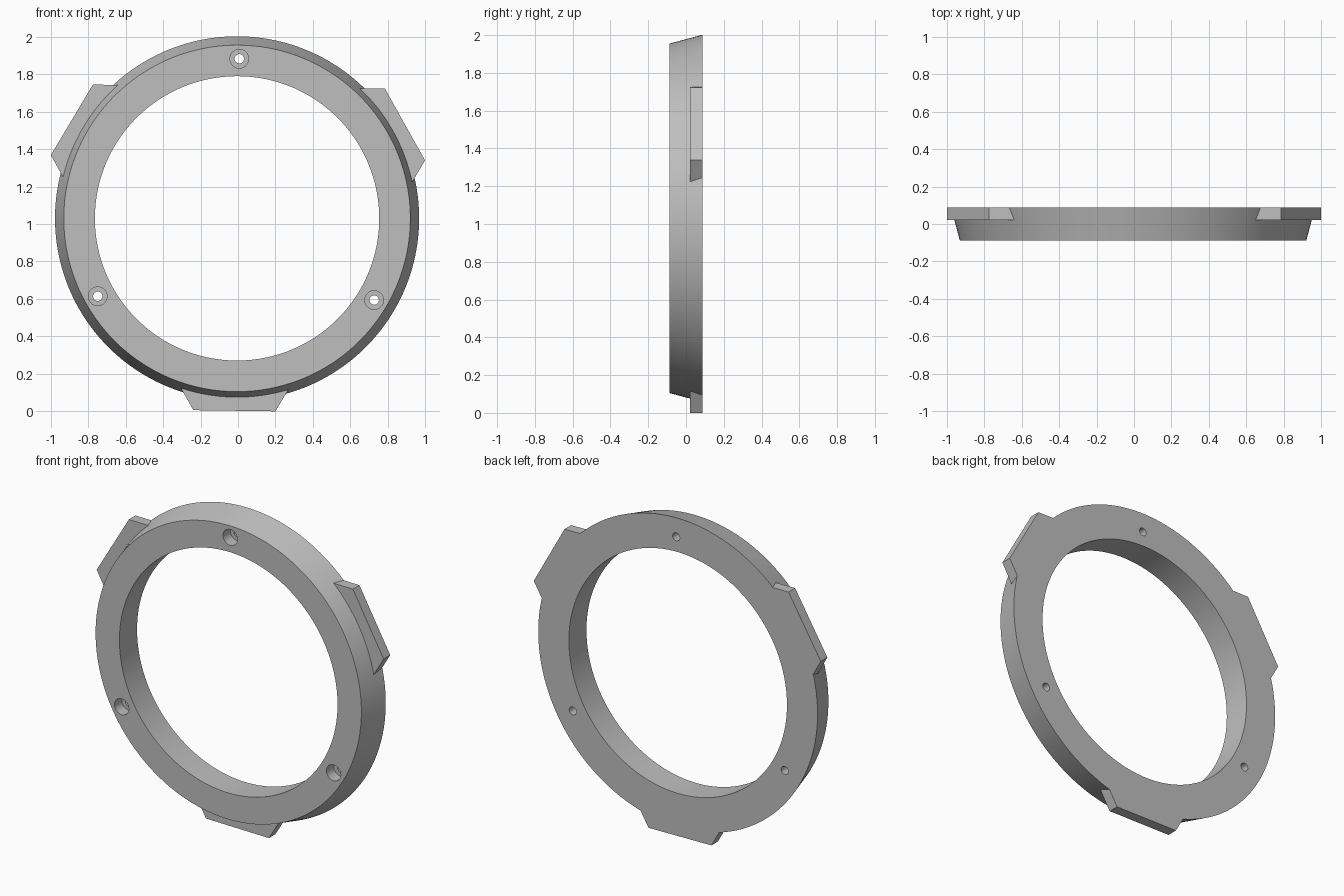
import bpy, bmesh, math
from mathutils import Matrix

cube = bpy.data.objects.get("Cube")
if cube:
    bpy.data.objects.remove(cube, do_unlink=True)

CX, CZ = -0.005, 1.03          # ring centre
FRONT, BACK = -0.0875, 0.0875  # ring faces along y
TAB_FRONT = 0.022
TILT = math.radians(-0.8)      # slight roll of tabs and holes

grey = bpy.data.materials.new("plain grey")
grey.use_nodes = True
grey.diffuse_color = (0.52, 0.52, 0.52, 1)
grey.node_tree.nodes["Principled BSDF"].inputs["Base Color"].default_value = grey.diffuse_color


def make_object(name, bm):
    bmesh.ops.recalc_face_normals(bm, faces=bm.faces)
    mesh = bpy.data.meshes.new(name)
    bm.to_mesh(mesh)
    bm.free()
    mesh.materials.append(grey)
    obj = bpy.data.objects.new(name, mesh)
    bpy.context.collection.objects.link(obj)
    return obj


def lathe(bm, profile, x, z, steps):
    """Spin a closed (radius, y) profile about a y-parallel axis at x, z."""
    rings = []
    for i in range(steps):
        a = math.tau * i / steps
        rings.append([bm.verts.new((x + r * math.cos(a), y, z + r * math.sin(a)))
                      for r, y in profile])
    n = len(profile)
    for i in range(steps):
        a, b = rings[i], rings[(i + 1) % steps]
        for j in range(n):
            k = (j + 1) % n
            bm.faces.new((a[j], a[k], b[k], b[j]))


def disc_cutter(bm, x, z, radius, y0, y1):
    place = Matrix.Translation((x, (y0 + y1) / 2, z)) @ Matrix.Rotation(math.pi / 2, 4, 'X')
    bmesh.ops.create_cone(bm, cap_ends=True, segments=32, radius1=radius,
                          radius2=radius, depth=y1 - y0, matrix=place)


def boolean(target, tool, operation):
    mod = target.modifiers.new(operation.title(), 'BOOLEAN')
    mod.operation = operation
    mod.solver = 'EXACT'
    mod.object = tool
    bpy.context.view_layer.objects.active = target
    bpy.ops.object.modifier_apply(modifier=mod.name)
    bpy.data.objects.remove(tool, do_unlink=True)


# Ring with a tapered outer wall and straight bore
bm = bmesh.new()
lathe(bm, [(0.759, FRONT), (0.925, FRONT), (0.972, BACK), (0.759, BACK)], CX, CZ, 180)
ring = make_object("ring_with_tabs", bm)

# Three tabs flush with the back face
outline = [(-0.322, -0.85), (-0.219, -1.027), (0.219, -1.027), (0.322, -0.85)]
for i in range(3):
    turn = TILT + i * math.tau / 3
    c, s = math.cos(turn), math.sin(turn)
    bm = bmesh.new()
    verts = [bm.verts.new((CX + x * c - z * s, TAB_FRONT, CZ + x * s + z * c))
             for x, z in outline]
    face = bm.faces.new(verts)
    extruded = bmesh.ops.extrude_face_region(bm, geom=[face])["geom"]
    bmesh.ops.translate(bm, vec=(0, BACK - TAB_FRONT, 0),
                        verts=[v for v in extruded if isinstance(v, bmesh.types.BMVert)])
    boolean(ring, make_object("tab", bm), 'UNION')

# Three counterbored screw holes
for radius, depth_end in ((0.05, -0.015), (0.025, BACK + 0.05)):
    bm = bmesh.new()
    for i in range(3):
        a = math.pi / 2 + TILT + i * math.tau / 3
        disc_cutter(bm, CX + 0.852 * math.cos(a), CZ + 0.852 * math.sin(a),
                    radius, FRONT - 0.05, depth_end)
    cutter = make_object("hole_cutter", bm)
    cutter.hide_render = True
    boolean(ring, cutter, 'DIFFERENCE')

# Smooth curved walls, crisp edges
bpy.ops.object.select_all(action='DESELECT')
ring.select_set(True)
bpy.context.view_layer.objects.active = ring
bpy.ops.object.shade_smooth_by_angle(angle=math.radians(25))
